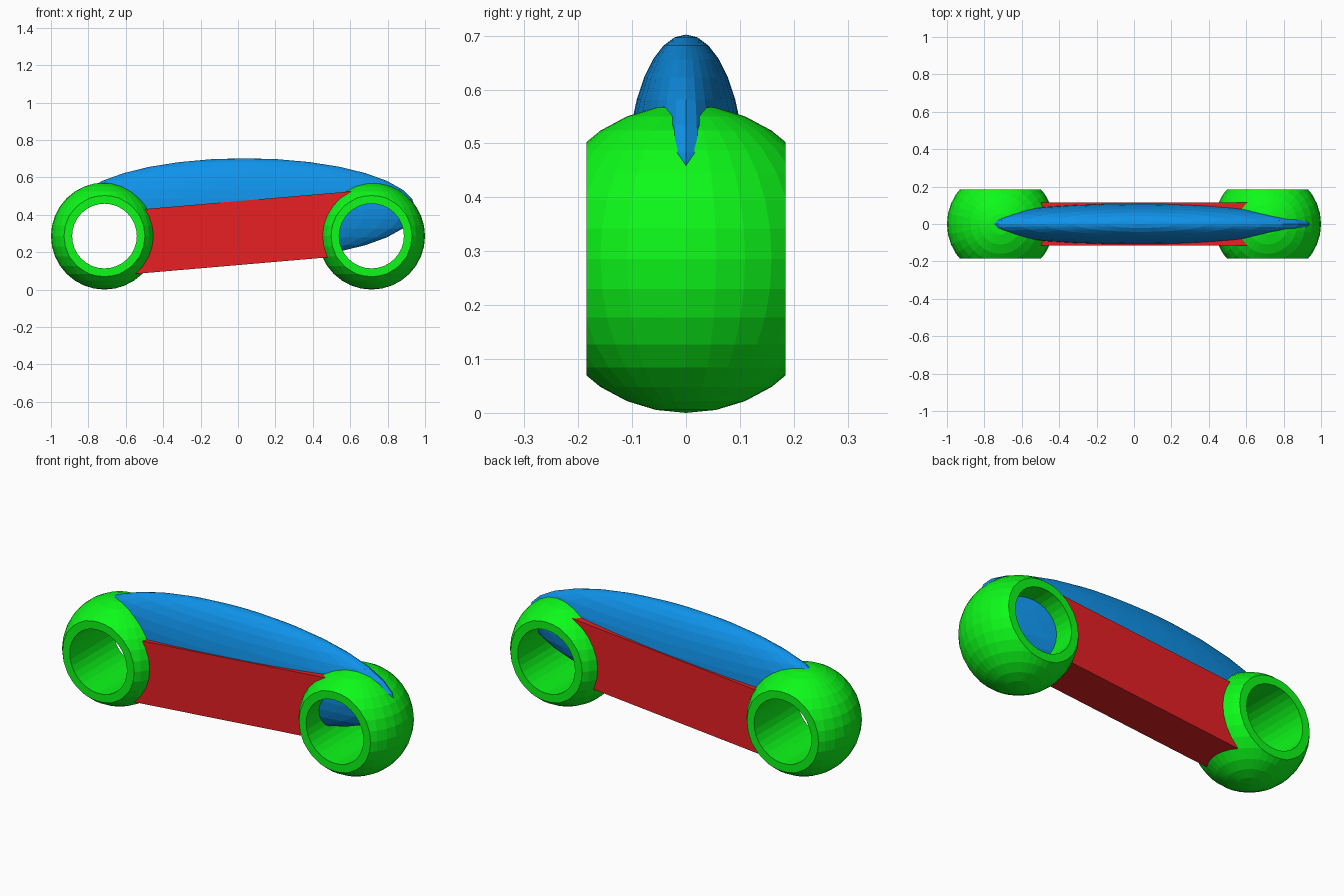
import bpy, bmesh, math
from mathutils import Matrix

if "Cube" in bpy.data.objects:
    bpy.data.objects.remove(bpy.data.objects["Cube"])

R, HALF, BORE, SEG = 0.286, 0.185, 0.173, 32   # ball radius, half width, bore radius, sides
CX = 1 - R                                     # ball centres at x = +-CX


def material(name, rgb):
    m = bpy.data.materials.new(name)
    m.diffuse_color = (*rgb, 1)
    m.use_nodes = True
    m.node_tree.nodes["Principled BSDF"].inputs["Base Color"].default_value = m.diffuse_color
    return m


def finish(bm, name, mat):
    bmesh.ops.recalc_face_normals(bm, faces=bm.faces)
    me = bpy.data.meshes.new(name)
    bm.to_mesh(me)
    bm.free()
    if mat:
        me.materials.append(mat)
    ob = bpy.data.objects.new(name, me)
    bpy.context.collection.objects.link(ob)
    return ob


def cut(ob, x, r):
    """Drill the bore at x through an object."""
    bm = bmesh.new()
    bmesh.ops.create_cone(bm, cap_ends=True, segments=SEG, radius1=r, radius2=r, depth=0.6,
                          matrix=Matrix.Translation((x, 0, R)) @ Matrix.Rotation(math.pi / 2, 4, 'X'))
    cutter = finish(bm, "bore_cutter", None)
    mod = ob.modifiers.new("bore", 'BOOLEAN')
    mod.operation, mod.solver, mod.object = 'DIFFERENCE', 'EXACT', cutter
    bpy.context.view_layer.objects.active = ob
    bpy.ops.object.modifier_apply(modifier=mod.name)
    bpy.data.objects.remove(cutter)


green = material("green", (0.004, 0.95, 0.01))
red = material("red", (0.8, 0.014, 0.017))
blue = material("blue", (0.005, 0.29, 0.82))

# Balls with flattened front and back and a bore through them
for name, x in (("left_ball", -CX), ("right_ball", CX)):
    bm = bmesh.new()
    bmesh.ops.create_uvsphere(bm, u_segments=SEG, v_segments=16, radius=R,
                              matrix=Matrix.Translation((x, 0, R)))
    for side in (-1, 1):
        res = bmesh.ops.bisect_plane(bm, geom=bm.verts[:] + bm.edges[:] + bm.faces[:],
                                     plane_co=(0, side * HALF, 0), plane_no=(0, side, 0),
                                     clear_outer=True)
        rim = [e for e in res["geom_cut"] if isinstance(e, bmesh.types.BMEdge)]
        bmesh.ops.contextual_create(bm, geom=rim)
    cut(finish(bm, name, green), x, BORE)

# Sloping bar between the balls, kept clear of both bores
bm = bmesh.new()
bmesh.ops.create_cube(bm, size=1, matrix=Matrix.Translation((0, 0, 0.302))
                      @ Matrix.Rotation(math.radians(-4.9), 4, 'Y')
                      @ Matrix.Diagonal((1.34, 0.23, 0.341, 1)))
bar = finish(bm, "bar", red)
for x in (-CX, CX):
    cut(bar, x, BORE + 0.004)

# Long flattened ellipsoid over the bar; it crosses the right bore but not the left
bm = bmesh.new()
bmesh.ops.create_uvsphere(bm, u_segments=SEG, v_segments=16, radius=1,
                          matrix=Matrix.Translation((0.035, 0, 0.43))
                          @ Matrix.Diagonal((0.915, 0.11, 0.272, 1)))
shell = finish(bm, "ellipsoid", blue)
cut(shell, -CX, BORE + 0.0005)
